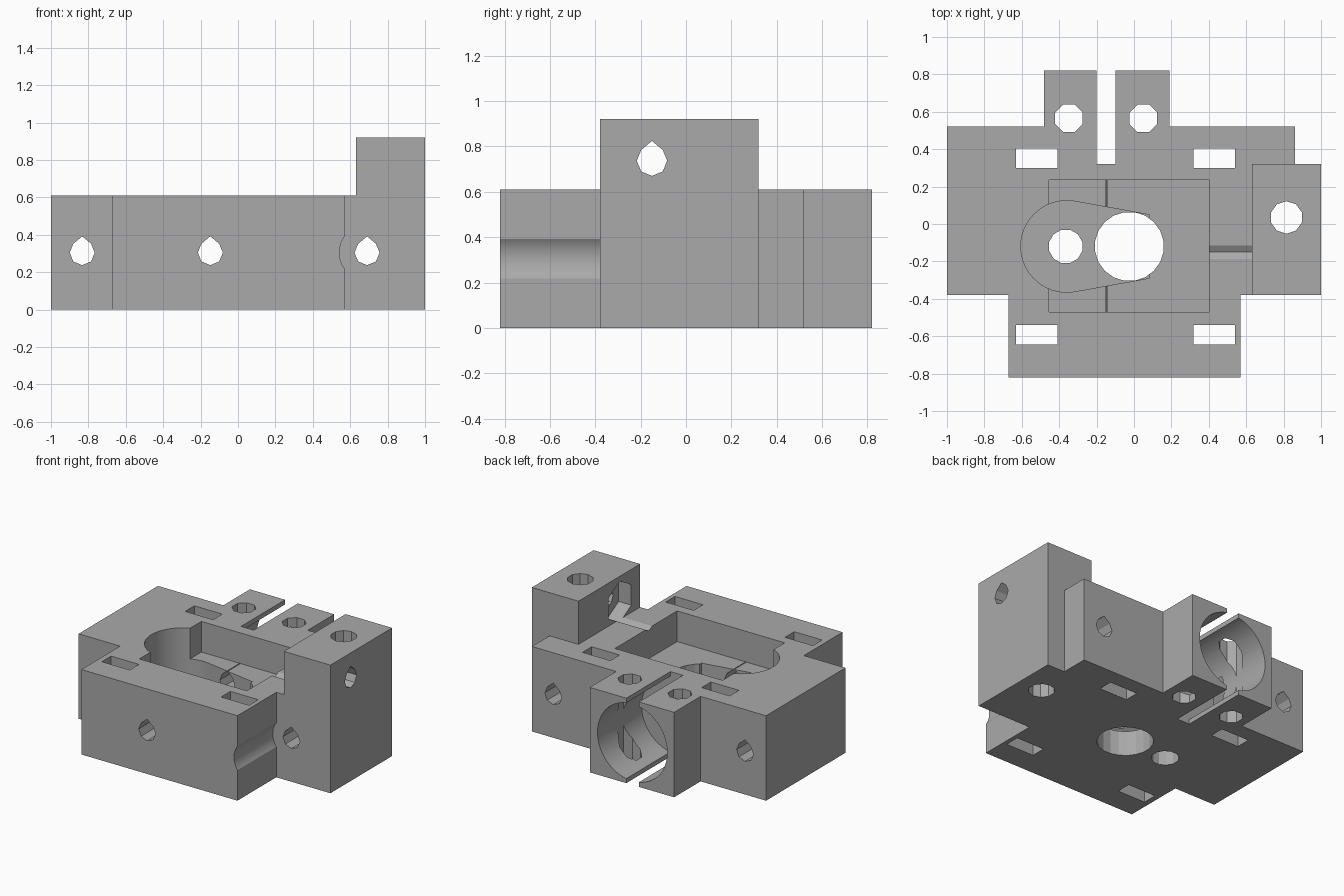
import bpy, bmesh, math
from math import cos, sin, pi

cube = bpy.data.objects.get("Cube")
if cube:
    bpy.data.objects.remove(cube, do_unlink=True)

grey = bpy.data.materials.new("plain_grey")
grey.use_nodes = True
grey.diffuse_color = (0.4, 0.4, 0.4, 1)
grey.node_tree.nodes["Principled BSDF"].inputs["Base Color"].default_value = (0.4, 0.4, 0.4, 1)


def prism(name, points, low, high, axis="z"):
    """Extrude a 2D outline along an axis: z uses (x, y), y uses (x, z), x uses (y, z)."""
    place = {"z": lambda a, b, c: (a, b, c),
             "y": lambda a, b, c: (a, c, b),
             "x": lambda a, b, c: (c, a, b)}[axis]
    bm = bmesh.new()
    base = bm.faces.new([bm.verts.new(place(a, b, low)) for a, b in points])
    side = bmesh.ops.extrude_face_region(bm, geom=[base])["geom"]
    top = [v for v in side if isinstance(v, bmesh.types.BMVert)]
    bmesh.ops.translate(bm, verts=top, vec=place(0, 0, high - low))
    bmesh.ops.recalc_face_normals(bm, faces=bm.faces)
    mesh = bpy.data.meshes.new(name)
    bm.to_mesh(mesh)
    bm.free()
    obj = bpy.data.objects.new(name, mesh)
    bpy.context.collection.objects.link(obj)
    return obj


def rect(x0, x1, y0, y1):
    return [(x0, y0), (x1, y0), (x1, y1), (x0, y1)]


def ring(x, y, r, n, start=0.0):
    return [(x + r * cos(start + 2 * pi * i / n), y + r * sin(start + 2 * pi * i / n))
            for i in range(n)]


def teardrop(x, y, r=0.067):
    # round bottom with a pointed, printable roof
    arc = [(x + r * cos(a), y + r * sin(a))
           for a in (pi * 0.75 + i * pi * 1.5 / 6 for i in range(7))]
    return arc + [(x, y + r * 1.3)]


# Body outline with front block, tower footprint and split clamp ears
outline = [(-1, -0.38), (-0.67, -0.38), (-0.67, -0.82), (0.57, -0.82), (0.57, -0.38),
           (1, -0.38), (1, 0.32), (0.86, 0.32), (0.86, 0.52), (0.19, 0.52), (0.19, 0.82),
           (-0.1, 0.82), (-0.1, 0.32), (-0.2, 0.32), (-0.2, 0.82), (-0.48, 0.82),
           (-0.48, 0.52), (-1, 0.52)]
body = prism("bracket_body", outline, 0, 0.92)
body.data.materials.append(grey)

cutters = []


def cut(name, points, low, high, axis="z"):
    cutters.append(prism(name, points, low, high, axis))


# Lower everything except the tower
cut("deck_cut", [(-1.2, -1), (0.63, -1), (0.63, 0.32), (1.2, 0.32), (1.2, 1), (-1.2, 1)],
    0.61, 1.2)

# Pocket and tapered keyhole recess
cut("pocket", rect(-0.455, 0.4, -0.47, 0.235), 0.39, 0.8)
arc = [(-0.36 + 0.245 * cos(a), -0.12 + 0.245 * sin(a))
       for a in (math.radians(80 + 200 * i / 28) for i in range(29))]
cut("keyhole", arc + [(0.08, -0.29), (0.08, 0.05)], 0.18, 0.8)

# Vertical holes
for name, x, y, r, n in (("shaft_hole", -0.025, -0.12, 0.185, 20),
                         ("idler_hole", -0.365, -0.12, 0.092, 12),
                         ("right_ear_hole", -0.348, 0.565, 0.08, 8),
                         ("left_ear_hole", 0.05, 0.565, 0.08, 8),
                         ("tower_hole", 0.815, 0.035, 0.087, 10)):
    cut(name, ring(x, y, r, n, pi / n), -0.2, 1.2)

# Strap slots
for x in (-0.63, 0.317):
    for y in (0.3, -0.645):
        cut("strap_slot", rect(x, x + 0.222, y, y + 0.105), -0.2, 0.8)

# Front to back holes, screw head groove and clamp bore
for x in (-0.833, -0.148, 0.69):
    cut("long_hole", teardrop(x, 0.305), -1, 1, "y")
cut("head_groove", ring(0.69, 0.305, 0.148, 48), -1, -0.38, "y")
cut("clamp_bore", ring(-0.148, 0.305, 0.277, 48), 0.32, 1, "y")

# Tower cross hole with hexagonal nut recess
cut("cross_hole", teardrop(-0.15, 0.737, 0.067), 0.5, 1.2, "x")
cut("nut_recess", ring(-0.15, 0.737, 0.148, 6, pi / 6), 0.38, 0.73, "x")

for c in cutters:
    c.hide_render = True
    mod = body.modifiers.new(c.name, "BOOLEAN")
    mod.operation = "DIFFERENCE"
    mod.solver = "EXACT"
    mod.object = c

# Bake the cuts and drop the cutters
bpy.context.view_layer.update()
graph = bpy.context.evaluated_depsgraph_get()
baked = bpy.data.meshes.new_from_object(body.evaluated_get(graph))
body.modifiers.clear()
body.data = baked
for c in cutters:
    bpy.data.objects.remove(c, do_unlink=True)
baked.materials.clear()
baked.materials.append(grey)
for p in baked.polygons:
    p.material_index = 0

for o in bpy.context.selected_objects:
    o.select_set(False)
body.select_set(True)
bpy.context.view_layer.objects.active = body
bpy.ops.object.shade_smooth_by_angle(angle=math.radians(16))
